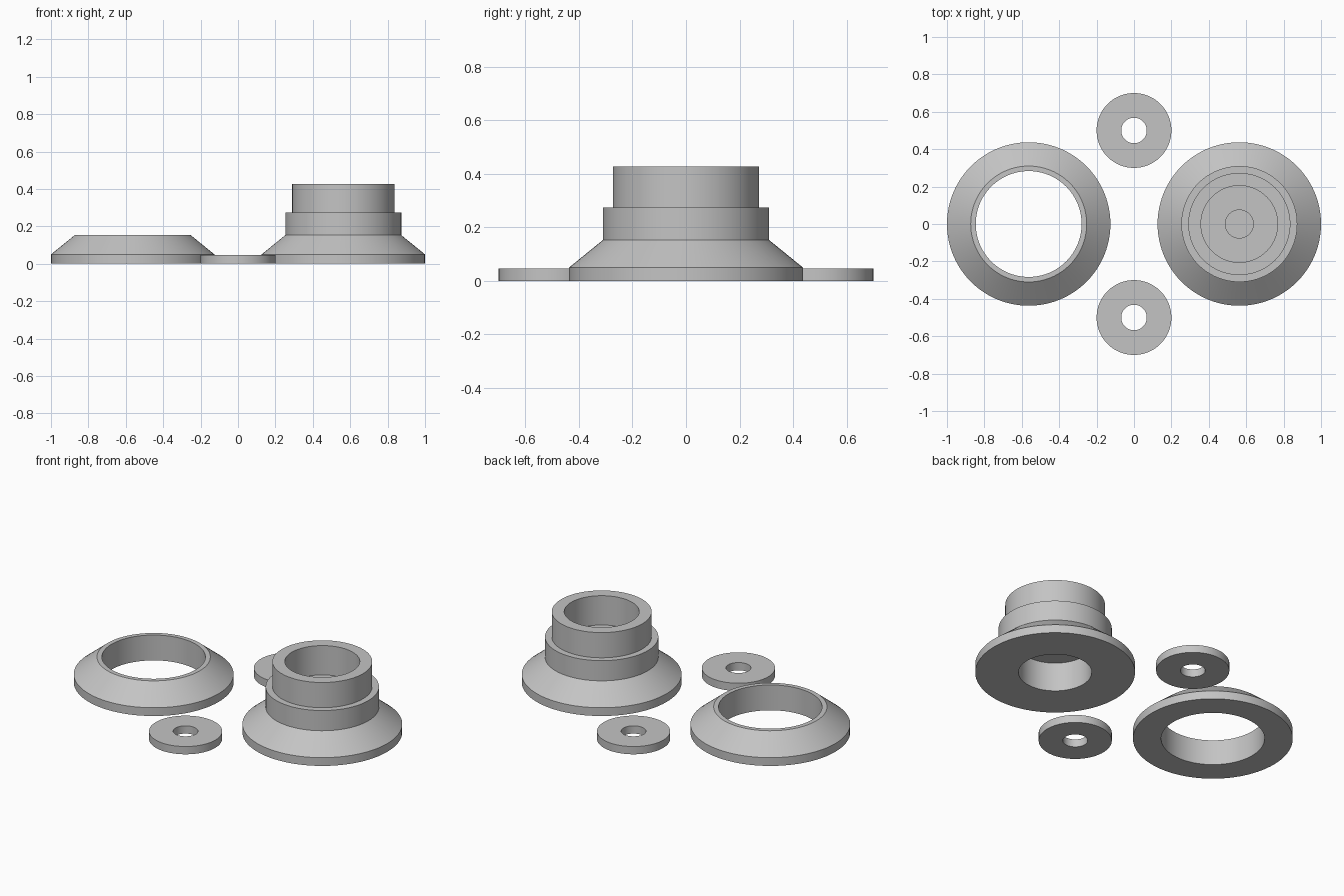
import bpy
import math

if "Cube" in bpy.data.objects:
    bpy.data.objects.remove(bpy.data.objects["Cube"])

SEGMENTS = 96

# Single grey material
grey = bpy.data.materials.new("plain_grey")
grey.use_nodes = True
colour = (0.55, 0.55, 0.55, 1)
grey.diffuse_color = colour
grey.node_tree.nodes["Principled BSDF"].inputs["Base Color"].default_value = colour


def lathe(name, profile, location, closed):
    """Revolve (radius, z) points, ordered up the outside, around a vertical axis."""
    verts, rows = [], []
    for r, z in profile:
        count = SEGMENTS if r > 0 else 1
        rows.append([len(verts) + i % count for i in range(SEGMENTS)])
        for i in range(count):
            a = 2 * math.pi * i / SEGMENTS
            verts.append((r * math.cos(a), r * math.sin(a), z))
    pairs = list(zip(rows, rows[1:]))
    if closed:
        pairs.append((rows[-1], rows[0]))
    faces = []
    for low, high in pairs:
        for i in range(SEGMENTS):
            j = (i + 1) % SEGMENTS
            # Merge repeated corners where the profile meets the axis
            faces.append(list(dict.fromkeys((low[i], low[j], high[j], high[i]))))
    mesh = bpy.data.meshes.new(name)
    mesh.from_pydata(verts, [], faces)
    mesh.materials.append(grey)
    obj = bpy.data.objects.new(name, mesh)
    bpy.context.collection.objects.link(obj)
    obj.location = location
    bpy.ops.object.select_all(action="DESELECT")
    obj.select_set(True)
    bpy.context.view_layer.objects.active = obj
    bpy.ops.object.shade_smooth_by_angle(angle=math.radians(25))
    return obj


# Conical flange shared by the hub and the loose ring
flange = [(0.437, 0), (0.437, 0.05), (0.31, 0.153)]

# Stepped hub: pockets above and below a solid web with a shallow centre recess
lathe("stepped_hub",
      [(0, 0.175), (0.2, 0.175), (0.2, 0)] + flange +
      [(0.31, 0.275), (0.273, 0.275), (0.273, 0.427), (0.205, 0.427),
       (0.205, 0.25), (0.075, 0.25), (0.075, 0.22), (0, 0.22)],
      (0.563, 0, 0), False)

# Loose conical ring with a straight bore
lathe("conical_ring", flange + [(0.283, 0.153), (0.283, 0)], (-0.563, 0, 0), True)

# Front and back washers
for side, y in (("front", -0.5), ("back", 0.5)):
    lathe(side + "_washer",
          [(0.2, 0), (0.2, 0.047), (0.068, 0.047), (0.068, 0)], (0, y, 0), True)
